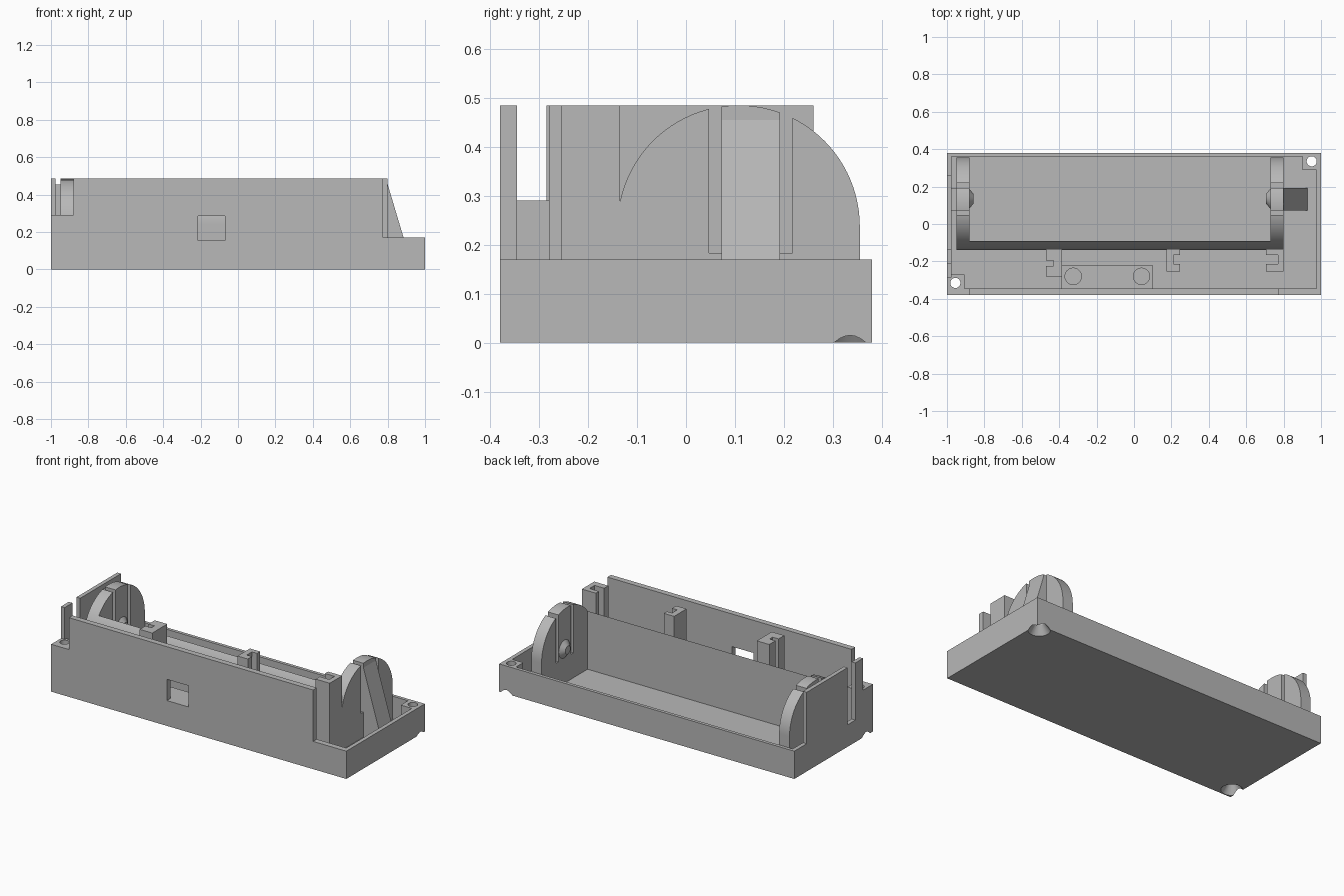
import bpy, bmesh, math
from mathutils import Vector

cube = bpy.data.objects.get("Cube")
if cube:
    bpy.data.objects.remove(cube, do_unlink=True)

grey = bpy.data.materials.new("plain grey")
grey.use_nodes = True
grey.diffuse_color = (0.48, 0.48, 0.48, 1)
grey.node_tree.nodes["Principled BSDF"].inputs["Base Color"].default_value = (0.48, 0.48, 0.48, 1)

FLOOR, RIM, TOP = 0.03, 0.17, 0.485


def finish(name, bm):
    bmesh.ops.recalc_face_normals(bm, faces=bm.faces)
    mesh = bpy.data.meshes.new(name)
    bm.to_mesh(mesh)
    bm.free()
    mesh.materials.append(grey)
    ob = bpy.data.objects.new(name, mesh)
    bpy.context.collection.objects.link(ob)
    return ob


def prism(name, pts, axis, lo, hi):
    """Extrude a 2D outline along an axis from lo to hi."""
    def place(p, t):
        return {"x": (t, p[0], p[1]), "y": (p[0], t, p[1]), "z": (p[0], p[1], t)}[axis]
    bm = bmesh.new()
    face = bm.faces.new([bm.verts.new(place(p, lo)) for p in pts])
    out = bmesh.ops.extrude_face_region(bm, geom=[face])
    verts = [g for g in out["geom"] if isinstance(g, bmesh.types.BMVert)]
    shift = Vector(place((0, 0), hi - lo))
    bmesh.ops.translate(bm, verts=verts, vec=shift)
    return finish(name, bm)


def box(name, x, y, z):
    return prism(name, [(x[0], y[0]), (x[1], y[0]), (x[1], y[1]), (x[0], y[1])], "z", *z)


def cone(name, r1, r2, depth, loc, axis="z", segments=32):
    bm = bmesh.new()
    bmesh.ops.create_cone(bm, cap_ends=True, segments=segments, radius1=r1, radius2=r2, depth=depth)
    ob = finish(name, bm)
    ob.location = loc
    if axis != "z":
        ob.rotation_euler = (0, math.radians(90 if axis == "x" else -90), 0)
    return ob


def cut(ob, *cutters):
    """Subtract the cutters, bake the result and remove the modifiers."""
    for c in cutters:
        c.hide_render = True
        mod = ob.modifiers.new("cut", "BOOLEAN")
        mod.operation, mod.solver, mod.object = "DIFFERENCE", "EXACT", c
    bpy.context.view_layer.update()
    deps = bpy.context.evaluated_depsgraph_get()
    mesh = bpy.data.meshes.new_from_object(ob.evaluated_get(deps))
    ob.modifiers.clear()
    ob.data = mesh


def smooth(ob):
    bpy.ops.object.select_all(action="DESELECT")
    ob.select_set(True)
    bpy.context.view_layer.objects.active = ob
    bpy.ops.object.shade_smooth_by_angle(angle=math.radians(30))


# Cutters: cavity with two solid corners, screw holes, window, board slot
cavity = prism("cavity_cutter", [(-0.905, -0.345), (0.975, -0.345), (0.975, 0.29), (0.9, 0.29),
                                 (0.9, 0.36), (-0.975, 0.36), (-0.975, -0.27), (-0.905, -0.27)],
               "z", FLOOR, 1)
drills = []
for x, y in ((0.95, 0.335), (-0.955, -0.315)):
    drills.append(cone("screw_hole_cutter", 0.027, 0.027, 1, (x, y, 0.2)))
    drills.append(cone("countersink_cutter", 0.0667, 0.0267, 0.06, (x, y, 0.02)))
window = box("window_cutter", (-0.215, -0.07), (-0.5, -0.34), (0.155, 0.285))
slot = box("board_slot_cutter", (-1.1, -0.97), (-0.21, -0.135), (0.135, 1))

# Tray
tray = box("tray", (-1, 1), (-0.38, 0.38), (0, RIM))
cut(tray, cavity, *drills, window, slot)
smooth(tray)

# Tall front wall and stepped left wall
front_wall = box("front_wall", (-0.88, 0.775), (-0.38, -0.345), (RIM, TOP))
cut(front_wall, window)
box("front_wall_step", (-0.905, -0.88), (-0.38, -0.345), (RIM, 0.29))
corner = box("corner_block", (-1, -0.905), (-0.38, -0.27), (RIM, 0.29))
cut(corner, *drills)
smooth(corner)
left_wall = prism("left_wall", [(-0.285, 0.29), (-0.27, 0.29), (-0.27, RIM), (0.26, RIM),
                                (0.26, TOP), (-0.285, TOP)], "x", -1, -0.975)
cut(left_wall, slot)

# Cradle: arch-shaped ends joined by a low rail along the front
cy, cz, r = 0.1075, 0.2375, 0.2475
arch = [(cy + r * math.cos(math.pi * i / 48), cz + r * math.sin(math.pi * i / 48)) for i in range(49)]
arch += [(cy - r, 0.02), (cy + r, 0.02)]
cradle = prism("cradle", arch, "x", -0.95, 0.8)
bay = box("bay_cutter", (-0.88, 0.73), (-0.09, 1), (-1, 1))
gaps = [box("gap_cutter", (-2, 2), y, (0.183, 1)) for y in ((0.047, 0.072), (0.192, 0.218))]
cut(cradle, bay, *gaps)
smooth(cradle)

# Supports behind the contact plates
prism("right_brace", [(0.79, 0.455), (0.8, 0.455), (0.93, 0.02), (0.79, 0.02)], "y", 0.072, 0.192)
box("left_brace", (-0.98, -0.945), (0.072, 0.192), (0.02, 0.455))

# Contact nubs
for name, x, axis in (("left_nub", -0.87, "x"), ("right_nub", 0.718, "-x")):
    smooth(cone(name, 0.055, 0.025, 0.025, (x, 0.135, 0.24), axis))


# Slotted board holders; side is the direction the slot opens
def holder(name, closed, opened, depth, y0, notch, y1):
    pts = [(closed, y0), (opened, y0), (opened, notch[0]), (depth, notch[0]),
           (depth, notch[1]), (opened, notch[1]), (opened, y1), (closed, y1)]
    prism(name, pts, "z", 0.02, TOP)


holder("left_holder", -0.385, -0.47, -0.43, -0.135, (-0.195, -0.225), -0.28)
holder("middle_holder", 0.175, 0.245, 0.21, -0.135, (-0.165, -0.215), -0.255)
holder("right_holder", 0.8, 0.705, 0.77, -0.135, (-0.165, -0.215), -0.255)
box("holder_web", (-0.39, -0.385), (-0.345, -0.28), (0.02, 0.155))

# Switch ledge with two screw holes
ledge = box("switch_ledge", (-0.39, 0.1), (-0.35, -0.22), (0.02, 0.155))
cut(ledge, *[cone("ledge_hole_cutter", 0.044, 0.044, 0.2, (x, -0.28, 0.155)) for x in (-0.325, 0.04)])
smooth(ledge)

# Remove the cutters
for ob in list(bpy.data.objects):
    if "_cutter" in ob.name:
        bpy.data.objects.remove(ob, do_unlink=True)
